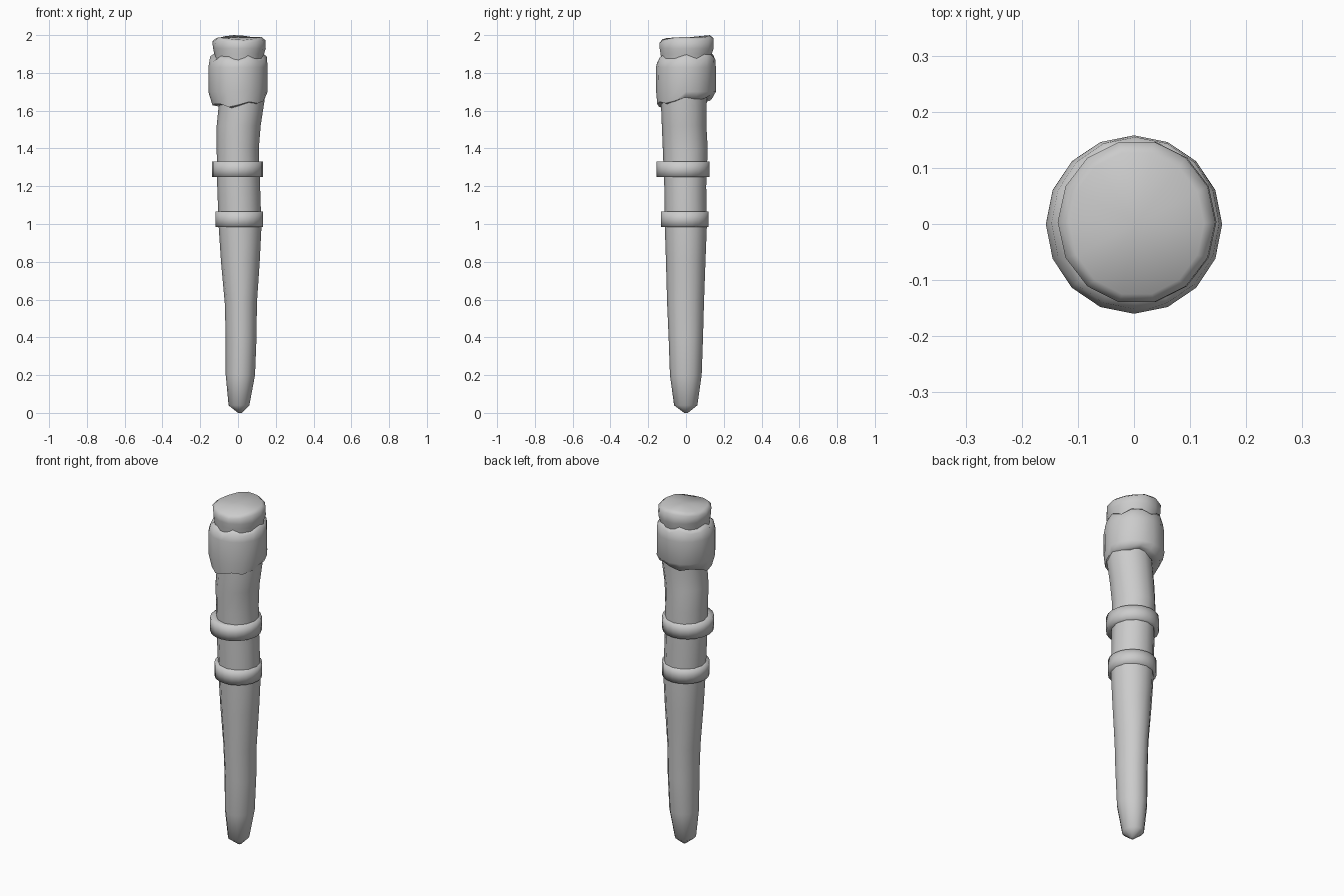
import bpy, bmesh, math

if "Cube" in bpy.data.objects:
    bpy.data.objects.remove(bpy.data.objects["Cube"])


def loft(name, rings, sides=16, jag=None, angle=60):
    """Skin of elliptical rings (z, xmin, xmax, ymin, ymax); jag maps ring index -> z offset function."""
    jag = jag or {}
    bm = bmesh.new()
    loops = []
    for k, (z, x0, x1, y0, y1) in enumerate(rings):
        cx, cy, rx, ry = (x0 + x1) / 2, (y0 + y1) / 2, (x1 - x0) / 2, (y1 - y0) / 2
        loop = []
        for i in range(sides):
            a = 2 * math.pi * i / sides
            dz = jag[k](a) if k in jag else 0
            loop.append(bm.verts.new((cx + rx * math.cos(a), cy + ry * math.sin(a), z + dz)))
        loops.append(loop)
    for lo, hi in zip(loops, loops[1:]):
        for i in range(sides):
            j = (i + 1) % sides
            bm.faces.new((lo[i], lo[j], hi[j], hi[i]))
    # fan the ends to a centre point
    for loop, ring, flip in ((loops[0], rings[0], True), (loops[-1], rings[-1], False)):
        c = bm.verts.new(((ring[1] + ring[2]) / 2, (ring[3] + ring[4]) / 2,
                          sum(v.co.z for v in loop) / sides))
        for i in range(sides):
            f = (loop[i], loop[(i + 1) % sides], c)
            bm.faces.new(f[::-1] if flip else f)
    bmesh.ops.recalc_face_normals(bm, faces=bm.faces)
    mesh = bpy.data.meshes.new(name)
    bm.to_mesh(mesh)
    bm.free()
    obj = bpy.data.objects.new(name, mesh)
    bpy.context.collection.objects.link(obj)
    bpy.ops.object.select_all(action='DESELECT')
    obj.select_set(True)
    bpy.context.view_layer.objects.active = obj
    bpy.ops.object.shade_smooth_by_angle(angle=math.radians(angle))
    return obj


# Tapered wooden shaft with a slight bend and a blunt tip
loft("shaft", [
    (0.00, 0.00, 0.02, -0.01, 0.01),
    (0.04, -0.05, 0.06, -0.063, 0.06),
    (0.20, -0.065, 0.09, -0.085, 0.083),
    (0.40, -0.065, 0.098, -0.092, 0.09),
    (0.58, -0.07, 0.10, -0.10, 0.095),
    (0.80, -0.09, 0.115, -0.106, 0.103),
    (0.98, -0.102, 0.124, -0.112, 0.11),
    (1.20, -0.11, 0.117, -0.115, 0.107),
    (1.40, -0.113, 0.11, -0.123, 0.115),
    (1.52, -0.113, 0.12, -0.128, 0.108),
    (1.65, -0.10, 0.14, -0.133, 0.11),
    (1.80, -0.11, 0.14, -0.13, 0.12)], sides=12)


# Two binding bands
def band(name, z0, z1, x0, x1, y0, y1):
    s, e = 0.035, 0.012
    inner = (x0 + s, x1 - s, y0 + s, y1 - s)
    mid = (z0 + z1) / 2
    loft(name, [(z0, *inner), (z0, x0, x1, y0, y1),
                (mid, x0, x1, y0, y1),
                (z1, x0, x1, y0, y1), (z1, *inner)], sides=20, angle=100)


band("lower_band", 0.985, 1.065, -0.12, 0.133, -0.133, 0.12)
band("upper_band", 1.25, 1.33, -0.138, 0.133, -0.155, 0.124)

# Ragged cloth wrap around the head
low = lambda a: 0.022 * math.sin(a + 0.6) + 0.010 * math.cos(5 * a)
high = lambda a: 0.014 * math.cos(6 * a + 0.5) + 0.008 * math.sin(a)
loft("head_wrap", [
    (1.645, -0.105, 0.125, -0.13, 0.115),
    (1.65, -0.135, 0.145, -0.152, 0.14),
    (1.70, -0.157, 0.157, -0.158, 0.158),
    (1.83, -0.157, 0.157, -0.16, 0.158),
    (1.875, -0.147, 0.152, -0.152, 0.155),
    (1.89, -0.125, 0.13, -0.13, 0.135)],
    jag={0: low, 1: low, 4: high, 5: high})

# Lumpy cap on top
lump = lambda a: 0.008 * math.sin(a) + 0.005 * math.cos(3 * a + 1)
loft("head_cap", [
    (1.82, -0.12, 0.13, -0.13, 0.13),
    (1.90, -0.125, 0.138, -0.138, 0.14),
    (1.93, -0.132, 0.147, -0.143, 0.15),
    (1.97, -0.136, 0.145, -0.143, 0.15),
    (1.987, -0.115, 0.125, -0.128, 0.13)],
    sides=14, jag={3: lump, 4: lump})
